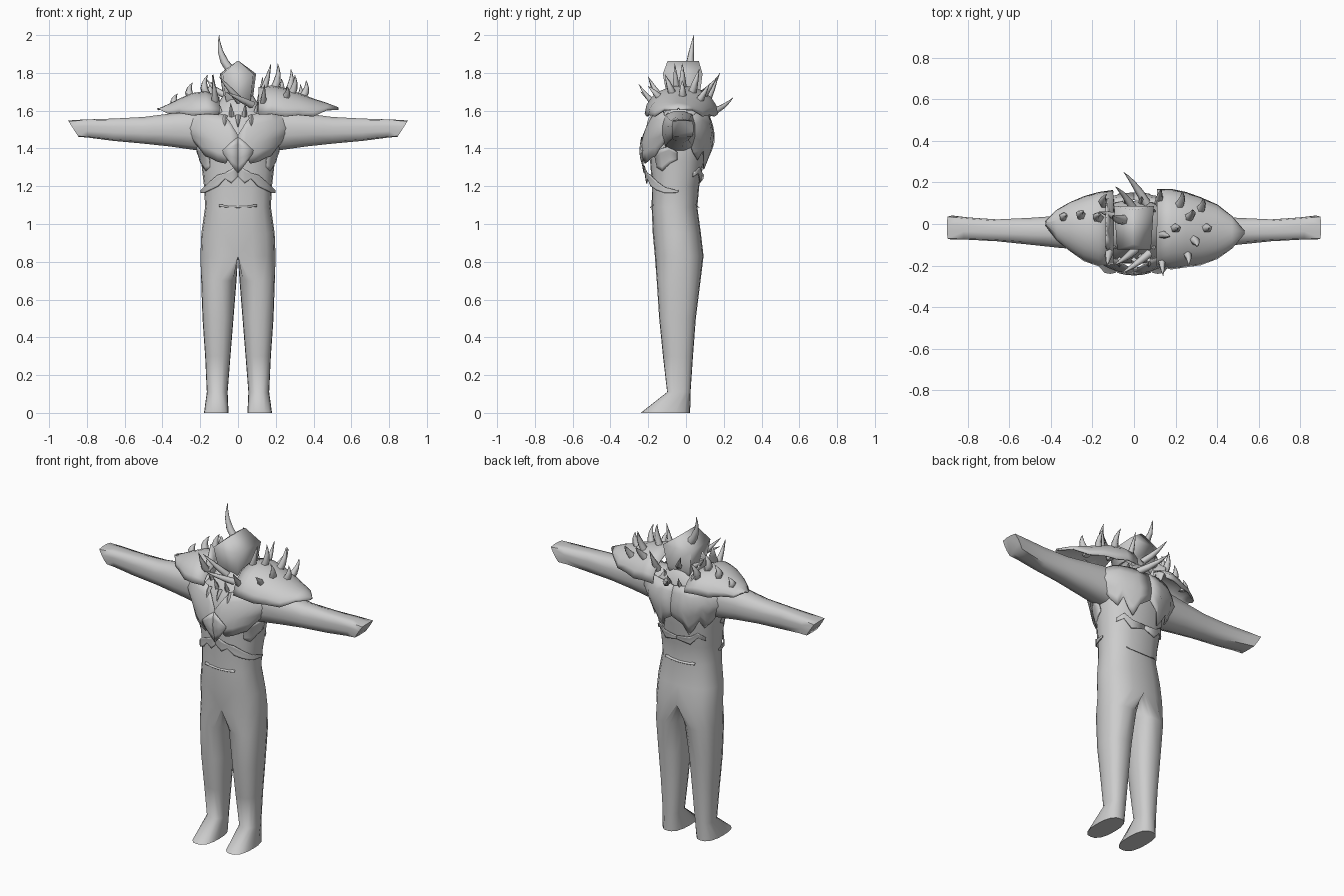
import bpy, bmesh, math
from mathutils import Vector

if "Cube" in bpy.data.objects:
    bpy.data.objects.remove(bpy.data.objects["Cube"])

grey = bpy.data.materials.new("plain_grey")
grey.diffuse_color = (0.61, 0.61, 0.61, 1)
grey.use_nodes = True
grey.node_tree.nodes["Principled BSDF"].inputs["Base Color"].default_value = grey.diffuse_color


def make(name, rings, closed=True, mirror=False, thick=0, angle=55, weld=False):
    """Skin a list of point rings (or open rows) into one object."""
    bm = bmesh.new()
    vs = [[bm.verts.new(p) for p in r] for r in rings]
    n = len(vs[0])
    for a, b in zip(vs, vs[1:]):
        for i in range(n if closed else n - 1):
            j = (i + 1) % n
            bm.faces.new((a[i], a[j], b[j], b[i]))
    if closed:
        bm.faces.new(vs[0])
        bm.faces.new(vs[-1])
    bmesh.ops.remove_doubles(bm, verts=bm.verts, dist=0.0005)
    bmesh.ops.recalc_face_normals(bm, faces=bm.faces)
    if weld:  # open the centre line so that both halves join
        inner = [f for f in bm.faces if all(abs(v.co.x) < 1e-4 for v in f.verts)]
        bmesh.ops.delete(bm, geom=inner, context='FACES')
    me = bpy.data.meshes.new(name)
    bm.to_mesh(me)
    bm.free()
    ob = bpy.data.objects.new(name, me)
    bpy.context.collection.objects.link(ob)
    me.materials.append(grey)
    bpy.ops.object.select_all(action='DESELECT')
    ob.select_set(True)
    bpy.context.view_layer.objects.active = ob
    bpy.ops.object.shade_smooth_by_angle(angle=math.radians(angle))
    if thick:
        m = ob.modifiers.new("thickness", 'SOLIDIFY')
        m.thickness, m.offset = thick, 0
    if mirror or weld:
        m = ob.modifiers.new("mirror", 'MIRROR')
        m.use_mirror_merge = weld
    return ob


def rounded(a, power):
    """Point of a unit rounded square at an angle."""
    c, s = math.cos(a), math.sin(a)
    k = (abs(c) ** power + abs(s) ** power) ** (-1 / power)
    return c * k, s * k


def oval(n, power):
    return [rounded(2 * math.pi * (i + 0.5) / n, power) for i in range(n)]


def ring(z, x0, x1, y0, y1, n=12, power=2.8):
    return [((x0 + x1) / 2 + u * (x1 - x0) / 2, (y0 + y1) / 2 + v * (y1 - y0) / 2, z)
            for u, v in oval(n, power)]


def half_ring(z, xin, xmid, xout, y0, y1):
    """Ring with separate widths inside and outside its middle line."""
    pts = []
    for k in range(16):
        u, v = rounded(math.radians(-90 + 22.5 * k), 2.6)
        pts.append((xmid + u * (xout - xmid if k <= 8 else xmid - xin), (y0 + y1) / 2 + v * (y1 - y0) / 2, z))
    return pts


def lerp(table, t):
    """Piecewise-linear lookup in (key, value) pairs."""
    for (a, p), (b, q) in zip(table, table[1:]):
        if t <= b:
            return p + (q - p) * max(0, (t - a) / (b - a))
    return table[-1][1]


# Feet, legs, torso and neck in one skin
make("body", [half_ring(*s) for s in [
    (0, .05, .115, .18, -.24, .022), (.11, .055, .11, .165, -.10, .024), (.3, .04, .107, .174, -.122, .037),
    (.5, .024, .105, .188, -.142, .052), (.7, .008, .09, .195, -.155, .077), (.83, 0, 0, .199, -.165, .093),
    (.95, 0, 0, .194, -.176, .079), (1.09, 0, 0, .174, -.182, .06), (1.2, 0, 0, .18, -.18, .07),
    (1.33, 0, 0, .195, -.19, .095), (1.45, 0, 0, .205, -.19, .11), (1.55, 0, 0, .19, -.17, .11),
    (1.6, 0, 0, .13, -.13, .09), (1.68, 0, 0, .08, -.09, .06)]], weld=True, angle=70)

# Arms with slanted square cuffs
rows = []
for top, bot, lo, hi, a, b in [(.13, .13, 1.38, 1.6, -.13, .06), (.25, .22, 1.39, 1.6, -.125, .05),
                               (.36, .36, 1.41, 1.585, -.115, .04), (.5, .5, 1.425, 1.567, -.1, .03),
                               (.66, .66, 1.44, 1.558, -.083, .022), (.82, .79, 1.457, 1.553, -.075, .032),
                               (.9, .845, 1.462, 1.548, -.075, .04)]:
    p = 3 + 5 * max(0, (top - .5) / .4)
    rows.append([(bot + (top - bot) * (v + 1) / 2, (a + b) / 2 + u * (b - a) / 2,
                  (lo + hi) / 2 + v * (hi - lo) / 2) for u, v in oval(12, p)])
make("arm", rows, mirror=True, angle=70)

# Head: a boxy block, narrower in front, with a ridge along the crown
head = [ring(*s, n=4, power=30) for s in [
    (1.6, -.06, .06, -.08, .06), (1.66, -.078, .08, -.1, .072), (1.795, -.098, .098, -.125, .09),
    (1.862, -.006, .006, -.1, .07)]]
make("head", [[(x * (.85 if y < 0 else 1), y, z) for x, y, z in r] for r in head], angle=85)

# Armour plates wrapped round the torso: columns of (degrees from front, low z, high z)
WIDE = [(1.15, .195), (1.25, .2), (1.35, .215), (1.42, .24), (1.5, .29), (1.6, .25)]
FRONT = [(1.15, .178), (1.22, .17), (1.3, .18), (1.37, .2), (1.45, .192), (1.53, .165), (1.62, .12)]
BACK = [(1.15, .12), (1.25, .135), (1.35, .165), (1.45, .192), (1.53, .18), (1.62, .14)]


def plate(name, cols, out=0.0):
    rows = []
    for deg, lo, hi in cols:
        a = math.radians(deg)
        row = []
        for k in range(6):
            z = lo + (hi - lo) * k / 5
            d = lerp(FRONT if deg <= 90 else BACK, z) + out
            row.append(((lerp(WIDE, z) + out) * math.sin(a), -.04 - d * math.cos(a), z))
        rows.append(row)
    make(name, rows, closed=False, mirror=True, thick=.006)


plate("breast_plate", [(0, 1.4, 1.47), (9, 1.37, 1.54), (18, 1.32, 1.58), (30, 1.33, 1.59),
                       (42, 1.35, 1.6), (52, 1.36, 1.6), (60, 1.4, 1.57), (66, 1.42, 1.59), (74, 1.48, 1.53)])
plate("breast_diamond", [(0, 1.27, 1.46), (9, 1.31, 1.43), (20, 1.375, 1.39)], .006)
plate("belly_plate", [(0, 1.25, 1.31), (10, 1.215, 1.29), (20, 1.24, 1.27), (32, 1.2, 1.26),
                      (48, 1.18, 1.225), (65, 1.165, 1.195), (85, 1.165, 1.18), (90, 1.17, 1.18)])
plate("side_plate", [(48, 1.3, 1.36), (60, 1.28, 1.4), (75, 1.32, 1.41), (88, 1.34, 1.38)], -.01)
plate("back_plate", [(104, 1.47, 1.53), (116, 1.38, 1.57), (128, 1.34, 1.59), (138, 1.39, 1.59),
                     (146, 1.33, 1.59), (155, 1.29, 1.59), (164, 1.36, 1.59), (180, 1.4, 1.58)])
plate("lower_back_plate", [(125, 1.25, 1.27), (140, 1.27, 1.3), (155, 1.22, 1.27), (180, 1.24, 1.26)], -.004)

# Belt lips, front and back
for name, y, s in (("front_belt", -.18, -1), ("back_belt", .06, 1)):
    make(name, [[(x, y + s * .01 * (1 - (x / .11) ** 2), 1.087 + .5 * x * x),
                 (x, y - s * .008, 1.098 + .5 * x * x)] for x in (-.1, -.05, 0, .05, .1)],
         closed=False, thick=.003)


# Shoulder pads: arched shells along x, sections of (x, crest z, edge z, front y, back y)
def shoulder(name, sections):
    rows = []
    for i, (x, top, edge, a, b) in enumerate(sections):
        jag = .012 if i % 2 else -.006  # ragged rim
        rows.append([(x, (a + b) / 2 - math.cos(t) * (b - a) / 2,
                      edge + (top - edge) * math.sin(t) + jag * abs(math.cos(t)) ** 4)
                     for t in [math.pi * k / 10 for k in range(11)]])
    make(name, rows, closed=False, thick=.008)


shoulder("long_shoulder_pad", [(.11, 1.72, 1.585, -.2, .165), (.18, 1.73, 1.57, -.215, .165),
                               (.25, 1.715, 1.575, -.205, .15), (.32, 1.69, 1.565, -.195, .125),
                               (.4, 1.66, 1.575, -.165, .09), (.47, 1.637, 1.59, -.115, .035),
                               (.53, 1.614, 1.61, -.045, -.035)])
shoulder("short_shoulder_pad", [(-.1, 1.67, 1.585, -.19, .16), (-.17, 1.7, 1.57, -.2, .15),
                                (-.24, 1.69, 1.58, -.175, .13), (-.31, 1.66, 1.575, -.125, .1),
                                (-.37, 1.63, 1.59, -.075, .065), (-.425, 1.605, 1.6, -.005, .01)])


# Curved horns and spikes
def spike(name, base, tip, r, bend=(0, 0, 0), n=6):
    base, tip, bend = Vector(base), Vector(tip), Vector(bend)
    q = (tip - base).to_track_quat('Z', 'Y')
    rows = []
    for t, k in [(0, 1), (.3, .85), (.6, .55), (.85, .25), (1, .03)]:
        c = base.lerp(tip, t) + bend * (4 * t * (1 - t))
        rows.append([c + q @ Vector((math.cos(2 * math.pi * i / n) * r * k,
                                     math.sin(2 * math.pi * i / n) * r * k, 0)) for i in range(n)])
    make(name, rows, angle=75)


spike("crown_horn", (-.035, .02, 1.81), (-.1, .042, 2.0), .026, (-.02, -.005, -.01))
spike("back_horn", (.06, .1, 1.58), (-.05, .25, 1.67), .022, (0, .01, -.01))
spike("back_horn", (0, .07, 1.68), (-.09, .18, 1.8), .02, (0, .01, -.01))
spike("cheek_horn", (.075, -.14, 1.63), (-.065, -.24, 1.70), .02, (0, -.005, 0))
spike("cheek_horn", (.01, -.12, 1.65), (-.1, -.2, 1.78), .02, (0, -.005, 0))
spike("temple_horn", (-.06, .03, 1.68), (-.17, .06, 1.77), .022, (0, 0, -.015))

# Spikes on the long pad fan outwards, front and back
for x, y, z, h in [(.19, -.02, 1.71, .14), (.21, .08, 1.67, .1), (.26, .03, 1.69, .13), (.31, .06, 1.64, .1),
                   (.34, -.02, 1.67, .09), (.28, -.07, 1.68, .11), (.24, -.12, 1.65, .08)]:
    spike("long_pad_spike", (x, y, z), (x + .02, y + (y + .02) * .8, z + h), .024, (.012, 0, 0), 5)
# Spikes on the short pad
for x, y, z, h in [(-.33, .03, 1.63, .06), (-.25, .04, 1.67, .08), (-.17, .03, 1.69, .1),
                   (-.14, .09, 1.65, .11)]:
    spike("short_pad_spike", (x, y, z), (x + .01, y + y * .6, z + h), .026, (-.015, 0, 0), 5)

# Collar of small teeth around the neck
for k in range(10):
    a = 2 * math.pi * (k + .5) / 10
    s, c = math.sin(a), math.cos(a)
    spike("collar_tooth", (.11 * s, -.025 - .135 * c, 1.57), (.125 * s, -.025 - .165 * c, 1.64), .015, (0, 0, 0), 4)
for x in (-.07, 0, .07):
    spike("chest_tooth", (x, -.17, 1.575), (x, -.205, 1.51), .014, (0, -.008, 0), 4)
# Long side spikes framing the head, front and back
for x, y, z, tip in [(.13, -.15, 1.62, (.14, -.25, 1.74)), (-.12, -.13, 1.64, (-.13, -.2, 1.78)),
                     (.12, .1, 1.64, (.13, .17, 1.78)), (.13, -.05, 1.7, (.175, -.06, 1.85))]:
    spike("collar_spike", (x, y, z), tip, .022, (0, 0, -.01), 5)

# Raised collar wing beside the neck
make("short_collar_wing", [[(-.1, y, 1.58), (-.115, y * 1.05, 1.58 + h * .5), (-.13 - .02 * h, y, 1.58 + h)]
                           for y, h in [(-.12, .1), (-.07, .2), (-.03, .14), (.03, .21), (.07, .13), (.12, .09)]],
     closed=False, thick=.008)
